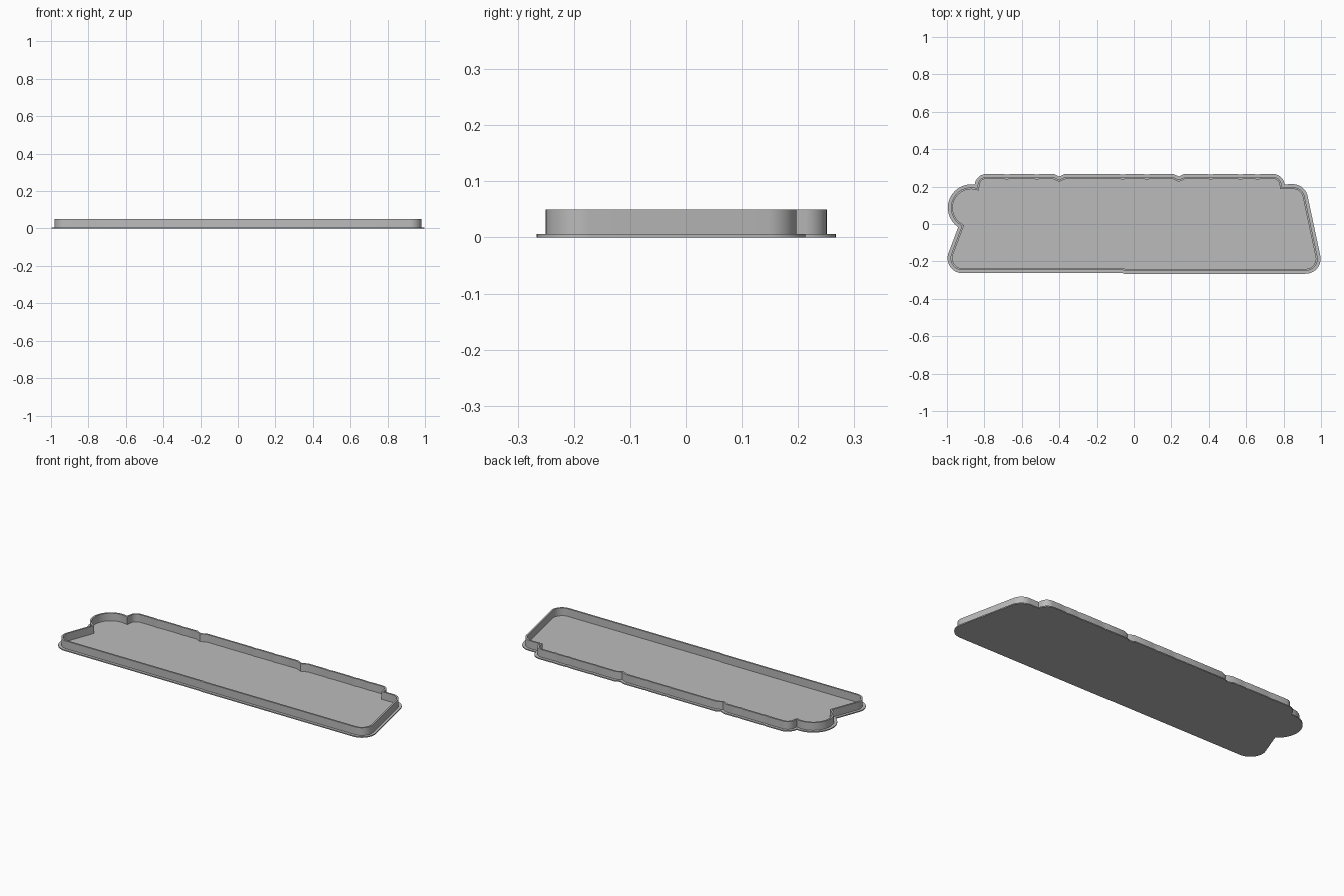
import bpy, bmesh, math
from mathutils import Vector

if "Cube" in bpy.data.objects:
    bpy.data.objects.remove(bpy.data.objects["Cube"])


def arc(cx, cy, r, a0, a1, n=14):
    """Points along a circular arc, angles in degrees."""
    angles = [math.radians(a0 + (a1 - a0) * i / n) for i in range(n + 1)]
    return [Vector((cx + r * math.cos(a), cy + r * math.sin(a))) for a in angles]


def inset(pts, d):
    """Move a counter-clockwise outline inward by d with mitred corners."""
    out = []
    for i, p in enumerate(pts):
        e0 = (p - pts[i - 1]).normalized()
        e1 = (pts[(i + 1) % len(pts)] - p).normalized()
        n0, n1 = Vector((-e0.y, e0.x)), Vector((-e1.y, e1.x))
        out.append(p + (n0 + n1) * (d / (1 + n0.dot(n1))))
    return out


# Outline, counter-clockwise from the lower right corner
TOP = 0.267
outline = arc(0.918, -0.186, 0.08, -90, 12.7)       # lower right corner
outline += arc(0.85, 0.133, 0.08, 12.7, 90)         # upper right shoulder
outline += arc(0.745, 0.207, 0.06, 5, 90)           # right end of raised edge
# Notches along the back edge: x, half width, depth
for x, w, d in [(0.66, 0.02, 0.003), (0.57, 0.02, 0.003), (0.41, 0.02, 0.003),
                (0.24, 0.028, 0.013), (0.07, 0.02, 0.003), (-0.06, 0.02, 0.003),
                (-0.4, 0.028, 0.013), (-0.52, 0.02, 0.003), (-0.68, 0.02, 0.003)]:
    outline += [Vector((x + w, TOP)), Vector((x, TOP - d)), Vector((x - w, TOP))]
outline += arc(-0.79, 0.205, 0.062, 90, 175)        # left end of raised edge
outline += arc(-0.87, 0.087, 0.125, 83, 236, 28)    # round left lobe
outline += arc(-0.917, -0.183, 0.08, 161.3, 270)    # lower left corner
outline += [Vector((-0.06, -0.263)), Vector((-0.05, -0.266))]

# Tray section: (inset, height) from the underside, over the rim, to the floor
section = [(0, 0), (0, 0.006), (0.016, 0.006), (0.016, 0.05), (0.026, 0.05), (0.026, 0.006)]

bm = bmesh.new()
rings = [[bm.verts.new((p.x, p.y, z)) for p in inset(outline, d)] for d, z in section]
count = len(outline)
for a, b in zip(rings, rings[1:]):
    for i in range(count):
        j = (i + 1) % count
        bm.faces.new((a[i], a[j], b[j], b[i]))
bm.faces.new(rings[0][::-1])    # underside
bm.faces.new(rings[-1])         # floor
mesh = bpy.data.meshes.new("tray")
bm.to_mesh(mesh)
bm.free()

grey = bpy.data.materials.new("grey")
grey.diffuse_color = (0.5, 0.5, 0.5, 1)
grey.use_nodes = True
grey.node_tree.nodes["Principled BSDF"].inputs["Base Color"].default_value = grey.diffuse_color
mesh.materials.append(grey)
tray = bpy.data.objects.new("tray", mesh)
bpy.context.collection.objects.link(tray)
bpy.context.view_layer.objects.active = tray
tray.select_set(True)
bpy.ops.object.shade_smooth_by_angle(angle=math.radians(30))
